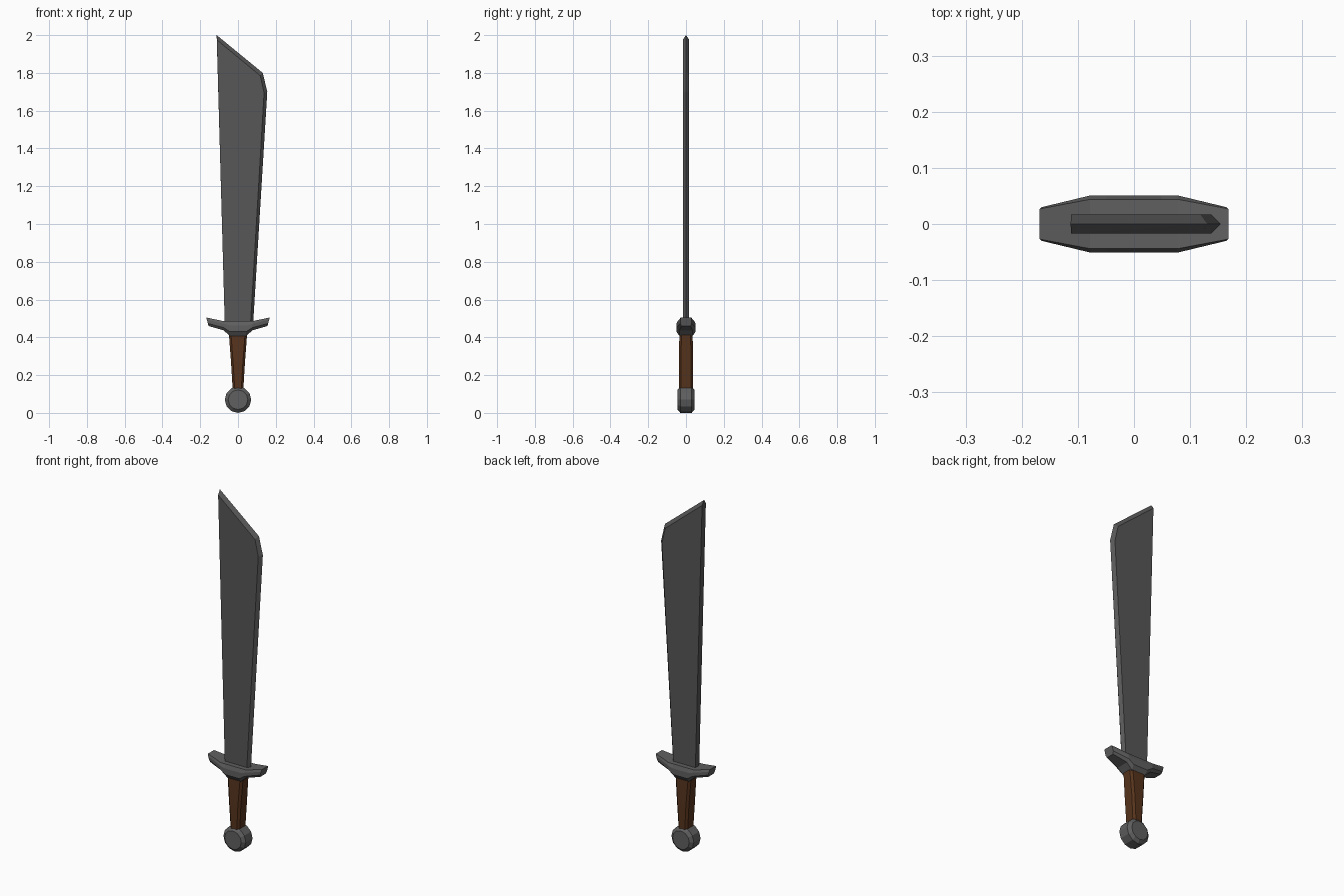
import bpy, bmesh, math

if "Cube" in bpy.data.objects:
    bpy.data.objects.remove(bpy.data.objects["Cube"])


def material(name, rgb):
    m = bpy.data.materials.new(name)
    m.diffuse_color = (*rgb, 1)
    m.use_nodes = True
    m.node_tree.nodes["Principled BSDF"].inputs["Base Color"].default_value = m.diffuse_color
    return m


steel = material("dark steel", (0.095, 0.095, 0.095))
fitting = material("fitting steel", (0.115, 0.115, 0.115))
leather = material("brown grip", (0.095, 0.034, 0.012))


def finish(name, bm, mat):
    bmesh.ops.recalc_face_normals(bm, faces=bm.faces)
    mesh = bpy.data.meshes.new(name)
    bm.to_mesh(mesh)
    bm.free()
    mesh.materials.append(mat)
    ob = bpy.data.objects.new(name, mesh)
    bpy.context.collection.objects.link(ob)
    return ob


def loft(name, rings, mat):
    """Skin a list of equal-length closed rings and cap both ends."""
    bm = bmesh.new()
    vs = [[bm.verts.new(p) for p in r] for r in rings]
    n = len(vs[0])
    for a, b in zip(vs, vs[1:]):
        for i in range(n):
            bm.faces.new((a[i], a[(i + 1) % n], b[(i + 1) % n], b[i]))
    bm.faces.new(vs[0])
    bm.faces.new(vs[-1])
    return finish(name, bm, mat)


# Blade: flat cheeks, flat spine, sharpened edge round the front and the tip
T = 0.017
edge = [(0.08, 0.47), (0.155, 1.70), (0.131, 1.80), (-0.113, 2.0)]
cheek = [(-0.07, 0.47), (0.066, 0.47), (0.138, 1.695), (0.118, 1.785), (-0.112, 1.975)]
bm = bmesh.new()
for x, z in edge:
    bm.verts.new((x, 0, z))
for s in (-T, T):
    for x, z in cheek:
        bm.verts.new((x, s, z))
bmesh.ops.convex_hull(bm, input=bm.verts)
bmesh.ops.dissolve_limit(bm, angle_limit=0.01, verts=bm.verts, edges=bm.edges)
finish("blade", bm, steel)


# Guard: chamfered sections along x, tips swept upward
def guard_ring(xb, xt, zb, zt, yb, ym, yt):
    h, w = zt - zb, xt - xb
    prof = [(yb, 0), (ym, 0.3), (ym, 0.72), (yt, 1)]
    prof += [(-y, t) for y, t in reversed(prof)]
    return [(xb + w * t, y, zb + h * t) for y, t in prof]


half = [(0.156, 0.168, 0.46, 0.505, 0.024, 0.03, 0.027),
        (0.076, 0.078, 0.437, 0.486, 0.036, 0.051, 0.044),
        (0.042, 0.05, 0.406, 0.486, 0.034, 0.051, 0.044)]
rings = [guard_ring(-s[0], -s[1], *s[2:]) for s in half]
rings += [guard_ring(*s) for s in reversed(half)]
loft("guard", rings, fitting)


# Grip: chamfered rectangle tapering towards the pommel
def grip_ring(x, y, z, c=0.011):
    q = [(x, y - c), (x - c, y), (c - x, y), (-x, y - c)]
    return [(a, b, z) for a, b in q] + [(-a, -b, z) for a, b in q]


loft("grip", [grip_ring(0.028, 0.036, 0.12), grip_ring(0.037, 0.038, 0.27),
              grip_ring(0.048, 0.035, 0.415)], leather)

# Pommel: twelve-sided disc with bevelled rims
rings = []
for r, y in ((0.052, -0.045), (0.07, -0.03), (0.07, 0.03), (0.052, 0.045)):
    rings.append([(r * math.sin(math.tau * i / 12), y, 0.07 - r * math.cos(math.tau * i / 12))
                  for i in range(12)])
loft("pommel", rings, fitting)
